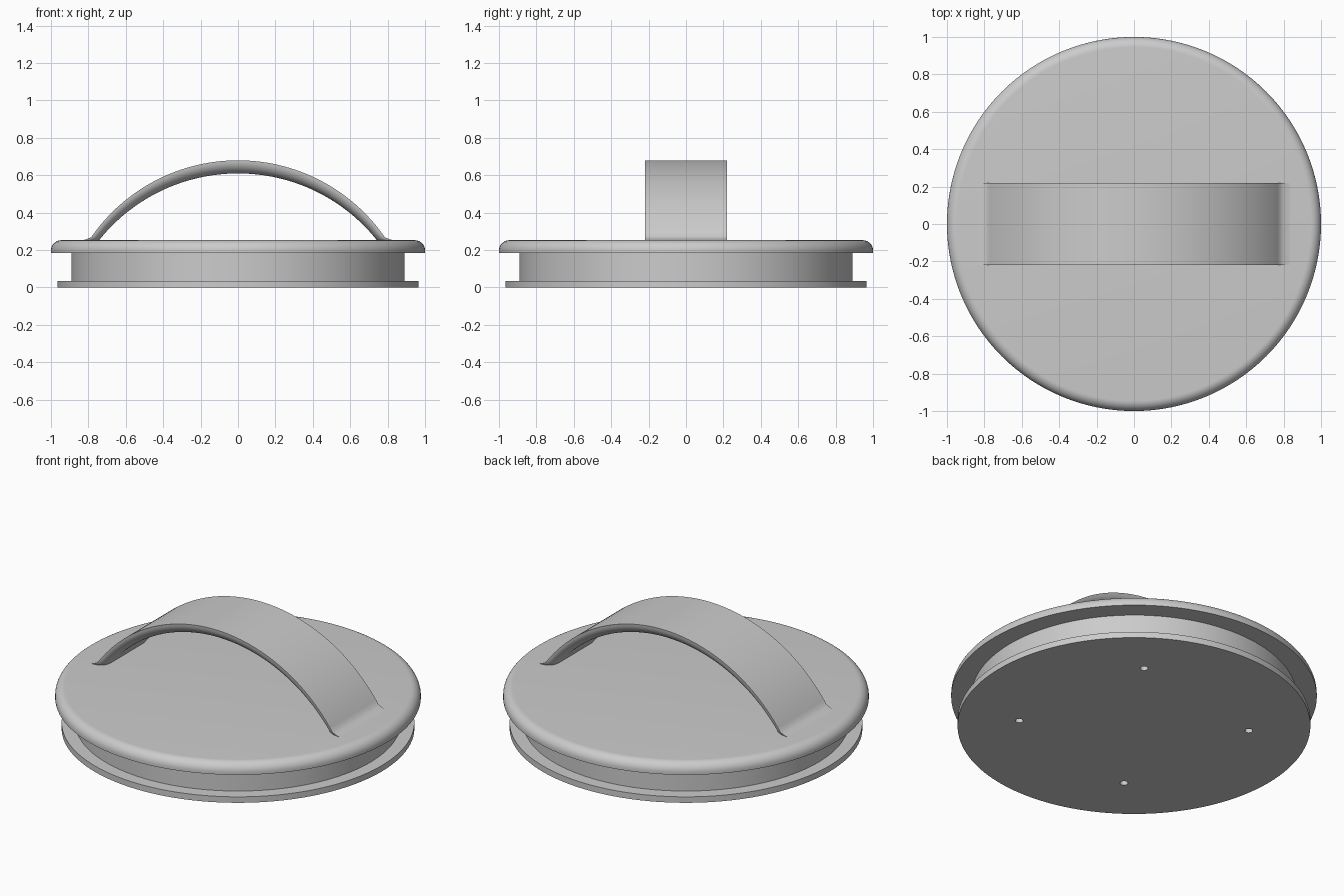
import bpy, bmesh
from math import sin, cos, asin, pi, radians

if "Cube" in bpy.data.objects:
    bpy.data.objects.remove(bpy.data.objects["Cube"], do_unlink=True)

grey = bpy.data.materials.new("plain_grey")
grey.use_nodes = True
grey.diffuse_color = (0.6, 0.6, 0.6, 1)
grey.node_tree.nodes["Principled BSDF"].inputs["Base Color"].default_value = (0.6, 0.6, 0.6, 1)


def finish(name, bm):
    """Turn a bmesh into a named, coloured, smooth-shaded object."""
    bmesh.ops.recalc_face_normals(bm, faces=bm.faces)
    mesh = bpy.data.meshes.new(name)
    bm.to_mesh(mesh)
    bm.free()
    obj = bpy.data.objects.new(name, mesh)
    bpy.context.collection.objects.link(obj)
    mesh.materials.append(grey)
    return obj


def smooth(obj):
    bpy.ops.object.select_all(action='DESELECT')
    obj.select_set(True)
    bpy.context.view_layer.objects.active = obj
    bpy.ops.object.shade_smooth_by_angle(angle=radians(35))


def loft(name, rings):
    """Skin closed rings of points and cap both ends."""
    bm = bmesh.new()
    loops = [[bm.verts.new(p) for p in ring] for ring in rings]
    for a, b in zip(loops, loops[1:]):
        for i in range(len(a)):
            j = (i + 1) % len(a)
            bm.faces.new((a[i], a[j], b[j], b[i]))
    bm.faces.new(loops[0])
    bm.faces.new(loops[-1])
    return finish(name, bm)


def lathe(name, profile, sides, x=0, y=0):
    return loft(name, [[(x + r * cos(2 * pi * i / sides), y + r * sin(2 * pi * i / sides), z)
                        for i in range(sides)] for r, z in profile])


# Lid body: bottom flange, recessed neck and top disc with a rounded rim
rim = [(0.945 + 0.055 * cos(k * pi / 20), 0.198 + 0.055 * sin(k * pi / 20)) for k in range(11)]
body = lathe("lid_body", [(0.965, 0), (0.965, 0.036), (0.89, 0.036),
                          (0.89, 0.185), (1, 0.185)] + rim, 128)

# Four small blind holes in the underside
for k in range(4):
    a = radians(55 + 90 * k)
    cutter = lathe("hole_cutter", [(0.022, -0.05), (0.022, 0.04)], 20, 0.63 * cos(a), 0.63 * sin(a))
    cutter.hide_render = True
    cutter.hide_set(True)
    cut = body.modifiers.new("hole", 'BOOLEAN')
    cut.operation = 'DIFFERENCE'
    cut.solver = 'EXACT'
    cut.object = cutter
smooth(body)

# Arched handle: outer and inner curves, flaring at the feet
steps = 32
outer_end, inner_end = asin(0.785 / 0.955), asin(0.738 / 0.951)
half = []
for i in range(steps + 1):
    t = i / steps
    a, b = t * outer_end, t * inner_end
    half.append(((0.955 * sin(a), 0.955 * cos(a) - 0.275),
                 (0.951 * sin(b), 0.951 * cos(b) - 0.341)))
half += [((0.797, 0.264), (0.744, 0.253)), ((0.812, 0.257), (0.747, 0.25)),
         ((0.835, 0.253), (0.75, 0.247)), ((0.835, 0.245), (0.75, 0.24))]
path = [((-o[0], o[1]), (-n[0], n[1])) for o, n in reversed(half[1:])] + half

# Cross-section: flat top, quarter-round lower edges
section = [(0.22 - 0.07 * (1 - cos(k * pi / 16)), sin(k * pi / 16)) for k in range(9)]
section += [(-y, f) for y, f in reversed(section)]
handle = loft("arched_handle", [[(o[0] + (n[0] - o[0]) * f, y, o[1] + (n[1] - o[1]) * f)
                                 for y, f in section] for o, n in path])
smooth(handle)
